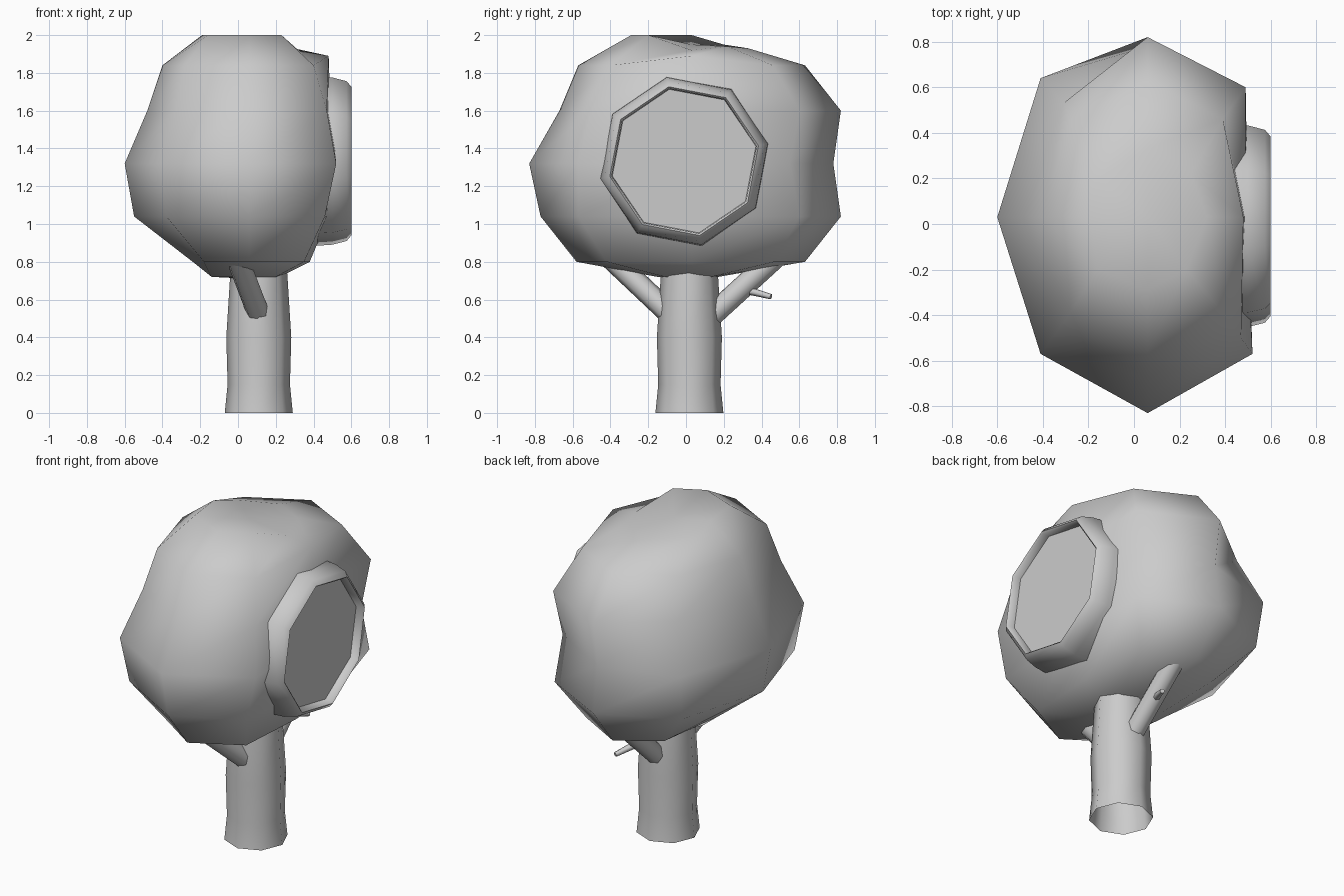
import bpy, bmesh, math
from mathutils import Vector

if "Cube" in bpy.data.objects:
    bpy.data.objects.remove(bpy.data.objects["Cube"], do_unlink=True)

GREY = (0.6, 0.6, 0.6, 1)
grey = bpy.data.materials.new("plain grey")
grey.use_nodes = True
grey.diffuse_color = GREY
grey.node_tree.nodes["Principled BSDF"].inputs["Base Color"].default_value = GREY


def loft(name, rings, start=None, end=None, smooth=180):
    """Skin a list of point rings; optional tip points close the ends."""
    bm = bmesh.new()
    loops = [[bm.verts.new(p) for p in ring] for ring in rings]
    n = len(loops[0])
    for a, b in zip(loops, loops[1:]):
        for i in range(n):
            j = (i + 1) % n
            bm.faces.new((a[i], a[j], b[j], b[i]))
    for tip, loop in ((start, loops[0]), (end, loops[-1])):
        if tip is not None:
            v = bm.verts.new(tip)
            for i in range(n):
                bm.faces.new((loop[i], loop[(i + 1) % n], v))
    bmesh.ops.recalc_face_normals(bm, faces=bm.faces)
    mesh = bpy.data.meshes.new(name)
    bm.to_mesh(mesh)
    bm.free()
    mesh.materials.append(grey)
    obj = bpy.data.objects.new(name, mesh)
    bpy.context.collection.objects.link(obj)
    bpy.ops.object.select_all(action='DESELECT')
    obj.select_set(True)
    bpy.context.view_layer.objects.active = obj
    bpy.ops.object.shade_smooth_by_angle(angle=math.radians(smooth))
    return obj


def circle(center, axis, radius, sides=8, turn=0):
    """Ring of points around an axis."""
    w = Vector(axis).normalized()
    u = w.orthogonal().normalized()
    v = w.cross(u)
    angles = [math.tau * i / sides + turn for i in range(sides)]
    return [Vector(center) + radius * (u * math.cos(a) + v * math.sin(a)) for a in angles]


def limb(name, start, end, r0, r1, sides=8):
    """Tapered stick with closed ends."""
    a, b = Vector(start), Vector(end)
    return loft(name, [circle(a, b - a, r0, sides), circle(b, b - a, r1, sides)],
                a, b, 60)


def crown_ring(z, sides, back_right, back_left, front_left, front_right):
    """Lumpy eight-sided ring: four side extents and four corner points."""
    left, right, front, back = sides
    mx, my = 0.06, 0.03
    points = ((right, my), back_right, (mx, back), back_left,
              (left, my), front_left, (mx, front), front_right)
    return [(x, y, z) for x, y in points]


# Leafy crown, from bottom to top
crown = [crown_ring(*r) for r in (
    (0.72, (-0.14, 0.22, -0.15, 0.17), (0.2, 0.13), (-0.1, 0.13), (-0.1, -0.11), (0.2, -0.11)),
    (0.80, (-0.24, 0.38, -0.58, 0.63), (0.35, 0.47), (-0.18, 0.47), (-0.18, -0.42), (0.35, -0.42)),
    (1.04, (-0.55, 0.48, -0.77, 0.82), (0.48, 0.6), (-0.39, 0.6), (-0.38, -0.52), (0.46, -0.57)),
    (1.32, (-0.60, 0.50, -0.83, 0.78), (0.46, 0.55), (-0.41, 0.64), (-0.41, -0.57), (0.52, -0.57)),
    (1.60, (-0.48, 0.49, -0.67, 0.82), (0.49, 0.6), (-0.31, 0.53), (-0.33, -0.46), (0.47, -0.5)),
    (1.84, (-0.40, 0.48, -0.57, 0.63), (0.39, 0.46), (-0.27, 0.45), (-0.28, -0.39), (0.4, -0.4)))]
crown[-1][0] = (0.48, 0.03, 1.89)
crown.append([(0.32, 0.03, 1.92), (0.25, 0.22, 1.94), (0.06, 0.33, 1.93), (-0.15, 0.2, 1.95),
              (-0.19, 0.03, 2), (-0.16, -0.2, 2), (0.06, -0.29, 2), (0.23, -0.2, 2)])
loft("leaf_crown", crown, (0.06, 0.03, 0.71), (0.06, 0.03, 1.95))

# Trunk, open at the ground
trunk = [circle((0.11, 0.018, z), (0, 0, 1), r)
         for z, r in ((0, 0.18), (0.15, 0.165), (0.4, 0.172), (0.72, 0.152), (0.9, 0.14))]
loft("trunk", trunk)

# Branches and twig
limb("front_branch", (0.11, -0.08, 0.52), (-0.02, -0.44, 0.86), 0.06, 0.06)
limb("back_branch", (0.11, 0.13, 0.51), (0.1, 0.48, 0.83), 0.06, 0.06)
limb("twig", (0.11, 0.32, 0.65), (0.17, 0.45, 0.615), 0.022, 0.014, 6)

# Octagonal frame and recessed panel on the +x side
middle = Vector((0, -0.01, 1.333))
axis = Vector((1, 0, 0))
u = axis.orthogonal().normalized()
v = axis.cross(u)
aim = Vector((0, -math.sin(math.radians(11.7)), math.cos(math.radians(11.7))))
turn = math.atan2(aim.dot(v), aim.dot(u))
profile = ((0.38, 0.46), (0.5, 0.452), (0.575, 0.432), (0.6, 0.402),
           (0.59, 0.392), (0.55, 0.388))
loft("round_frame", [circle(middle + axis * x, axis, r, 8, turn) for x, r in profile],
     smooth=50)
loft("frame_panel", [circle(middle + axis * 0.55, axis, 0.39, 8, turn)],
     end=middle + axis * 0.55)
